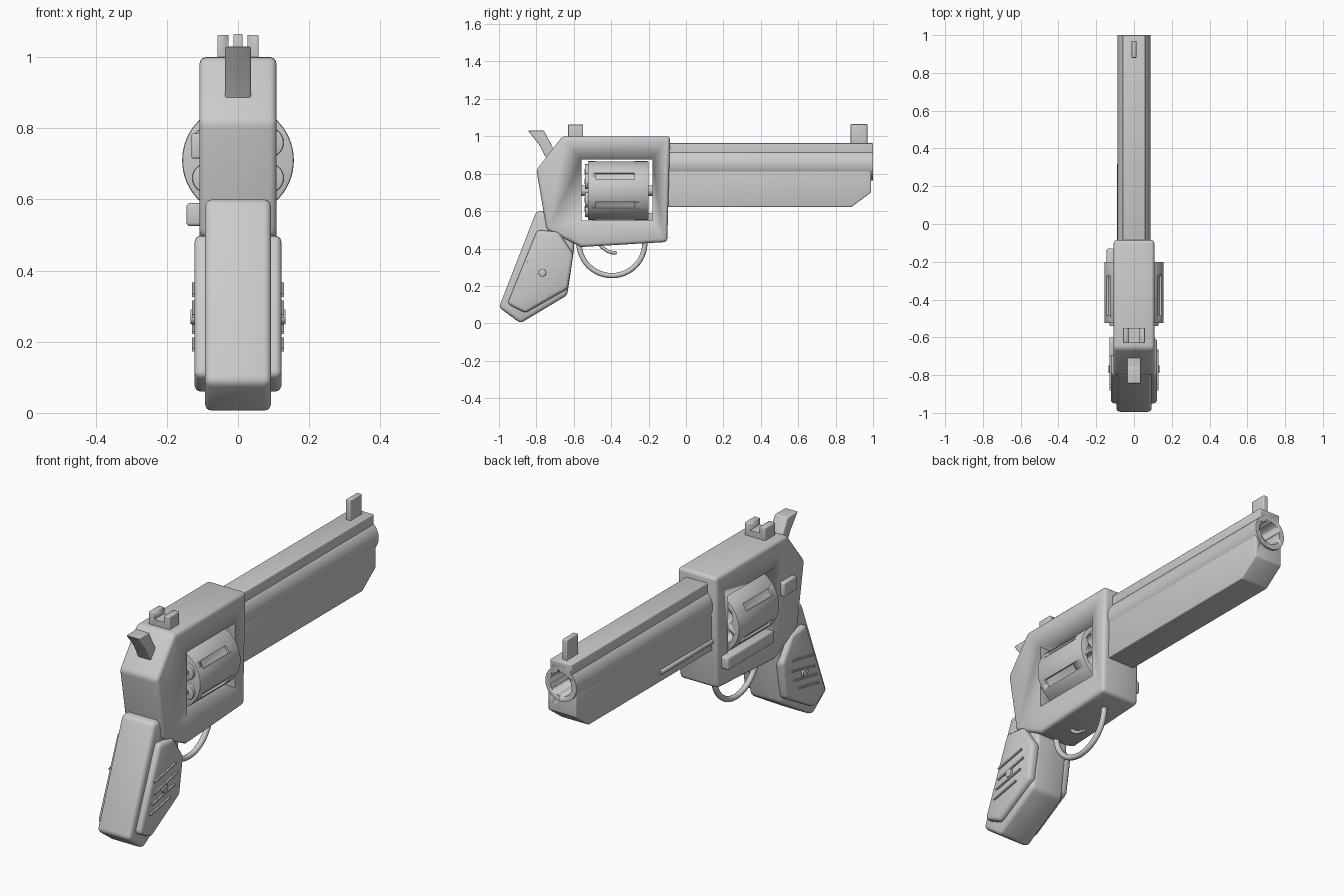
import bpy, bmesh, math
from mathutils import Matrix, Vector

if "Cube" in bpy.data.objects:
    bpy.data.objects.remove(bpy.data.objects["Cube"])


def finish(bm, name, bevel=0.0, segs=3):
    bmesh.ops.recalc_face_normals(bm, faces=bm.faces)
    me = bpy.data.meshes.new(name)
    bm.to_mesh(me)
    bm.free()
    ob = bpy.data.objects.new(name, me)
    bpy.context.collection.objects.link(ob)
    bpy.ops.object.select_all(action='DESELECT')
    ob.select_set(True)
    bpy.context.view_layer.objects.active = ob
    if bevel:
        m = ob.modifiers.new("Bevel", 'BEVEL')
        m.width, m.segments, m.limit_method = bevel, segs, 'ANGLE'
        bpy.ops.object.modifier_apply(modifier=m.name)
    bpy.ops.object.shade_smooth_by_angle(angle=math.radians(35))
    return ob


def prism(name, pts, x0, x1, bevel=0.0):
    """Side profile of (y, z) points extruded along x."""
    bm = bmesh.new()
    f = bm.faces.new([bm.verts.new((x0, y, z)) for y, z in pts])
    r = bmesh.ops.extrude_face_region(bm, geom=[f])
    vs = [v for v in r['geom'] if isinstance(v, bmesh.types.BMVert)]
    bmesh.ops.translate(bm, verts=vs, vec=(x1 - x0, 0, 0))
    return finish(bm, name, bevel)


def box(name, x, y, z, bevel=0.0):
    return prism(name, [(y[0], z[0]), (y[1], z[0]), (y[1], z[1]), (y[0], z[1])],
                 x[0], x[1], bevel)


def rod(name, x, z, r, y0, y1, bevel=0.0, n=32, axis='y'):
    """Cylinder along y, or along x when axis is 'x' (then x is a y value)."""
    bm = bmesh.new()
    bmesh.ops.create_cone(bm, cap_ends=True, segments=n, radius1=r, radius2=r, depth=abs(y1 - y0))
    rot = Matrix.Rotation(math.pi / 2, 4, 'X' if axis == 'y' else 'Y')
    mid = (y0 + y1) / 2
    pos = (x, mid, z) if axis == 'y' else (mid, x, z)
    bm.transform(Matrix.Translation(pos) @ rot)
    return finish(bm, name, bevel, 2)


def cut(ob, cutter, keep=False):
    m = ob.modifiers.new("Cut", 'BOOLEAN')
    m.operation, m.solver, m.object = 'DIFFERENCE', 'EXACT', cutter
    bpy.context.view_layer.objects.active = ob
    bpy.ops.object.modifier_apply(modifier=m.name)
    if not keep:
        bpy.data.objects.remove(cutter)


def tube(name, pts, r):
    cu = bpy.data.curves.new(name, 'CURVE')
    cu.dimensions, cu.bevel_depth, cu.bevel_resolution, cu.use_fill_caps = '3D', r, 4, True
    sp = cu.splines.new('POLY')
    sp.points.add(len(pts) - 1)
    for p, (y, z) in zip(sp.points, pts):
        p.co = (0, y, z, 1)
    sp.use_smooth = True
    ob = bpy.data.objects.new(name, cu)
    bpy.context.collection.objects.link(ob)
    return ob


# Frame with a through window
frame = prism("frame", [(-.66, 1), (-.085, 1), (-.10, .435), (-.56, .408), (-.745, .50), (-.80, .82)],
              -.108, .108, .018)
cut(frame, box("window_cutter", (-.3, .3), (-.56, -.18), (.55, .875)))

# Barrel, top rib and underlug sharing one bore
barrel = [
    rod("barrel", 0, .85, .087, -.10, 1.0, n=48),
    box("barrel_rib", (-.06, .06), (-.10, 1.0), (.87, .963), .004),
    prism("underlug", [(-.10, .83), (.99, .83), (.99, .70), (.885, .622), (-.10, .622)],
          -.078, .078, .006)]
bore = rod("bore_cutter", 0, .85, .06, 0, 1.1, n=48)
for part in barrel:
    cut(part, bore, keep=True)
bpy.data.objects.remove(bore)
rod("ejector_rod", -.076, .67, .013, -.10, .32, .004, 16)

# Sights
box("front_sight", (-.013, .013), (.88, .97), (.95, 1.065), .004)
rear = box("rear_sight", (-.058, .058), (-.63, -.55), (.98, 1.063), .004)
cut(rear, box("notch_cutter", (-.027, .027), (-.7, -.5), (1.03, 1.2)))

# Hammer
prism("hammer", [(-.845, 1.03), (-.76, 1.03), (-.68, .88), (-.70, .80), (-.735, .86), (-.785, .955)],
      -.036, .036, .005)

# Cylinder with flutes, chambers and cartridge rims
CZ = .71
cyl = rod("cylinder", 0, CZ, .157, -.525, -.20, .006, 64)
for i in range(6):
    a = math.radians(30 + 60 * i)
    c, s = math.cos(a), math.sin(a)
    flute = box("flute_cutter", (.145, .19), (-.485, -.275), (-.019, .019), .003)
    flute.data.transform(Matrix.Translation((0, 0, CZ)) @ Matrix.Rotation(-a, 4, 'Y'))
    cut(cyl, flute)
    cut(cyl, rod("chamber_cutter", .097 * c, CZ + .097 * s, .036, -.42, -.1, n=24))
    rod(f"cartridge_rim_{i}", .1 * c, CZ + .1 * s, .042, -.54, -.51, .004, 24)
    rod(f"primer_{i}", .1 * c, CZ + .1 * s, .015, -.544, -.53, 0, 16)
rod("cylinder_axle", 0, CZ, .028, -.57, -.17, n=24)

# Left side crane bar and thumb latch
box("crane_bar", (-.145, -.09), (-.50, -.13), (.525, .59), .01)
box("thumb_latch", (-.131, -.09), (-.70, -.60), (.715, .785), .006)

# Grip
prism("grip", [(-.80, .60), (-1.0, .085), (-.885, .0), (-.635, .15), (-.595, .42), (-.68, .60)],
      -.093, .093, .02)

# Grip panels with medallion and raised lines, both sides
panel = [(-.795, .50), (-.68, .488), (-.602, .37), (-.632, .185), (-.86, .055), (-.955, .105)]
lines = [(-.848, .33, -.677, .363), (-.85, .272, -.665, .312),
         (-.864, .225, -.687, .259), (-.88, .177, -.72, .208)]
for side, sx in (("right", 1), ("left", -1)):
    prism("grip_panel_" + side, panel, sx * .07, sx * .122, .018)
    rod("medallion_" + side, -.768, .27, .021, sx * .11, sx * .134, .004, 24, 'x')
    for i, (y0, z0, y1, z1) in enumerate(lines):
        n = Vector((-(z1 - z0), y1 - y0)).normalized() * .004
        prism(f"grip_line_{side}_{i}", [(y0 - n.x, z0 - n.y), (y1 - n.x, z1 - n.y),
                                        (y1 + n.x, z1 + n.y), (y0 + n.x, z0 + n.y)],
              sx * .115, sx * .13)

# Trigger guard and trigger
guard = [(-.396 - .176 * math.cos(t * math.pi / 24), .43 - .175 * math.sin(t * math.pi / 24))
         for t in range(25)]
tube("trigger_guard", [(-.572, .46)] + guard + [(-.22, .46)], .014)
tube("trigger", [(-.47, .43), (-.447, .405), (-.42, .386), (-.395, .378), (-.37, .376)], .009)
